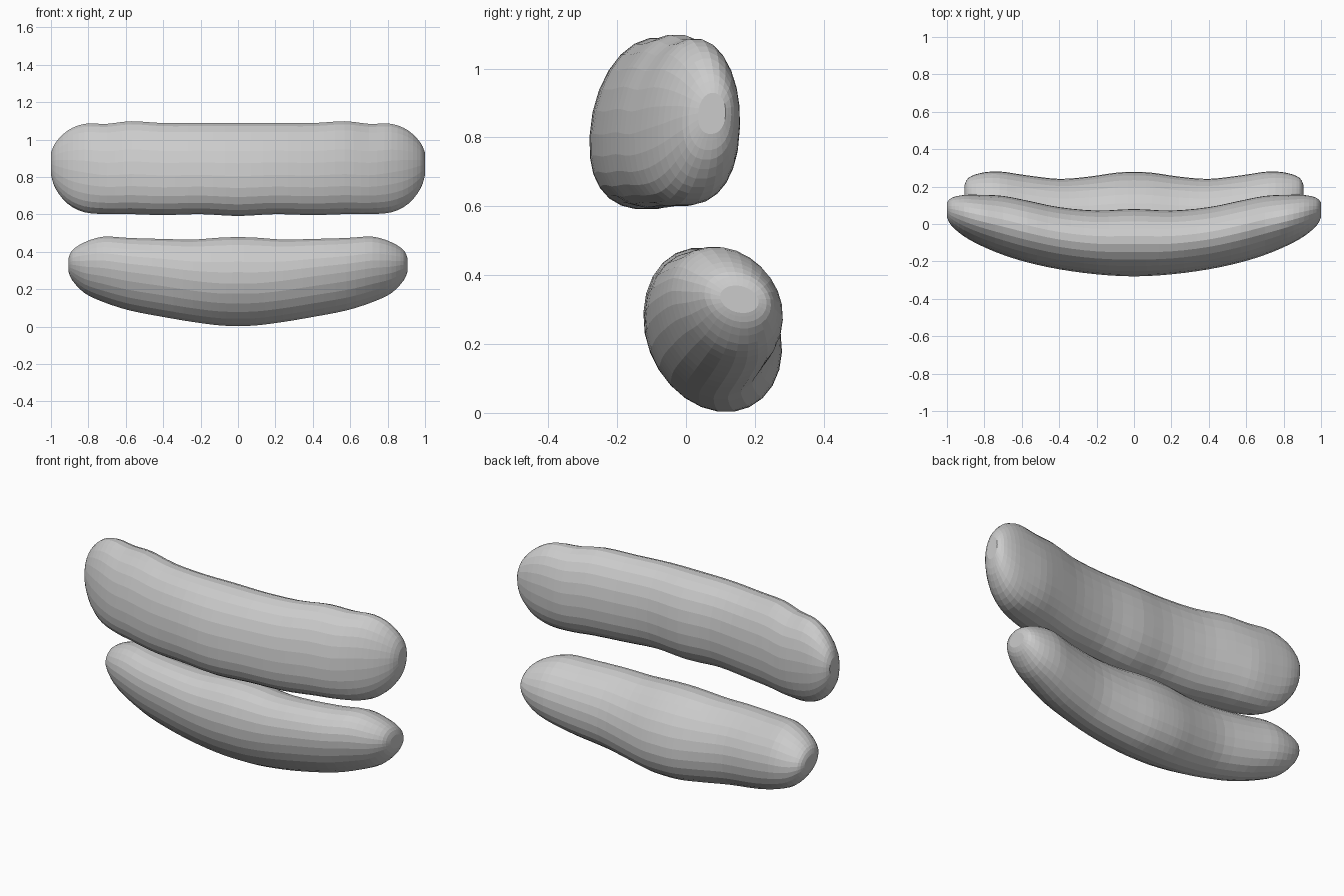
import bpy
import bmesh
import math
from mathutils import Vector

SIDES = 26
STEPS = 3

cube = bpy.data.objects.get("Cube")
if cube:
    bpy.data.objects.remove(cube, do_unlink=True)

grey = bpy.data.materials.new("soft_grey")
grey.use_nodes = True
grey.diffuse_color = (0.6, 0.6, 0.6, 1)
grey.node_tree.nodes["Principled BSDF"].inputs["Base Color"].default_value = grey.diffuse_color


def spline(p, q, r, s, t):
    """Smooth step from station q to station r."""
    return q + 0.5 * t * ((r - p) + t * ((2 * p - 5 * q + 4 * r - s) + t * (3 * (q - r) + s - p)))


def smooth_stations(half):
    """Mirror half of the stations across x and fill in between them."""
    keys = [Vector(k) for k in half]
    left = [Vector((-k[0], *k[1:])) for k in reversed(keys[1:])]
    keys = left + keys
    keys = [keys[0]] + keys + [keys[-1]]
    rows = []
    for i in range(1, len(keys) - 2):
        for j in range(STEPS):
            rows.append(spline(*keys[i - 1:i + 3], j / STEPS))
    rows.append(keys[-1])
    return rows


def section(row, power, lean):
    """Egg-shaped ring, leaning in y, whose widest height may sit off centre."""
    x, front, back, low, high, widest = row
    mid_y = (front + back) / 2
    mid_z = low + (high - low) * widest
    for i in range(SIDES):
        a = 2 * math.pi * i / SIDES
        c, s = math.cos(a), math.sin(a)
        n = power if s < 0 else 1
        y = mid_y + (math.copysign(abs(c) ** n, c) / 2 - lean * s) * (back - front)
        z = mid_z + math.copysign(abs(s) ** n, s) * (high - mid_z if s > 0 else mid_z - low)
        yield (x, y, z)


def bolster(name, half, power, lean):
    bm = bmesh.new()
    rings = [[bm.verts.new(p) for p in section(r, power, lean)] for r in smooth_stations(half)]
    for a, b in zip(rings, rings[1:]):
        for i in range(SIDES):
            j = (i + 1) % SIDES
            bm.faces.new((a[i], a[j], b[j], b[i]))
    # Blunt tips close with flat fans
    for ring in (rings[0], rings[-1]):
        cap = bm.faces.new(ring)
        bmesh.ops.poke(bm, faces=[cap])
    bmesh.ops.recalc_face_normals(bm, faces=bm.faces)
    mesh = bpy.data.meshes.new(name)
    bm.to_mesh(mesh)
    bm.free()
    mesh.materials.append(grey)
    obj = bpy.data.objects.new(name, mesh)
    bpy.context.collection.objects.link(obj)
    return obj


# Stations: x, front y, back y, low z, high z, widest height as a fraction
bolster("upper_bolster", [
    (0, -.28, .08, .59, 1.09, .43),
    (.2, -.269, .072, .6, 1.09, .43),
    (.4, -.242, .09, .595, 1.09, .43),
    (.57, -.205, .125, .6, 1.1, .43),
    (.7, -.165, .15, .6, 1.086, .43),
    (.82, -.115, .156, .61, 1.086, .45),
    (.91, -.065, .155, .655, 1.05, .47),
    (.975, -.01, .14, .735, .985, .5),
    (1, .035, .115, .81, .93, .5),
], .85, -.04)

bolster("lower_bolster", [
    (0, -.12, .275, .002, .48, .48),
    (.1, -.118, .27, .005, .477, .48),
    (.24, -.113, .25, .023, .467, .5),
    (.4, -.1, .238, .05, .47, .52),
    (.58, -.075, .258, .085, .475, .53),
    (.72, -.04, .278, .13, .482, .52),
    (.82, .005, .27, .178, .452, .52),
    (.885, .055, .245, .245, .41, .52),
    (.905, .1, .21, .29, .37, .5),
], 1, .1)
